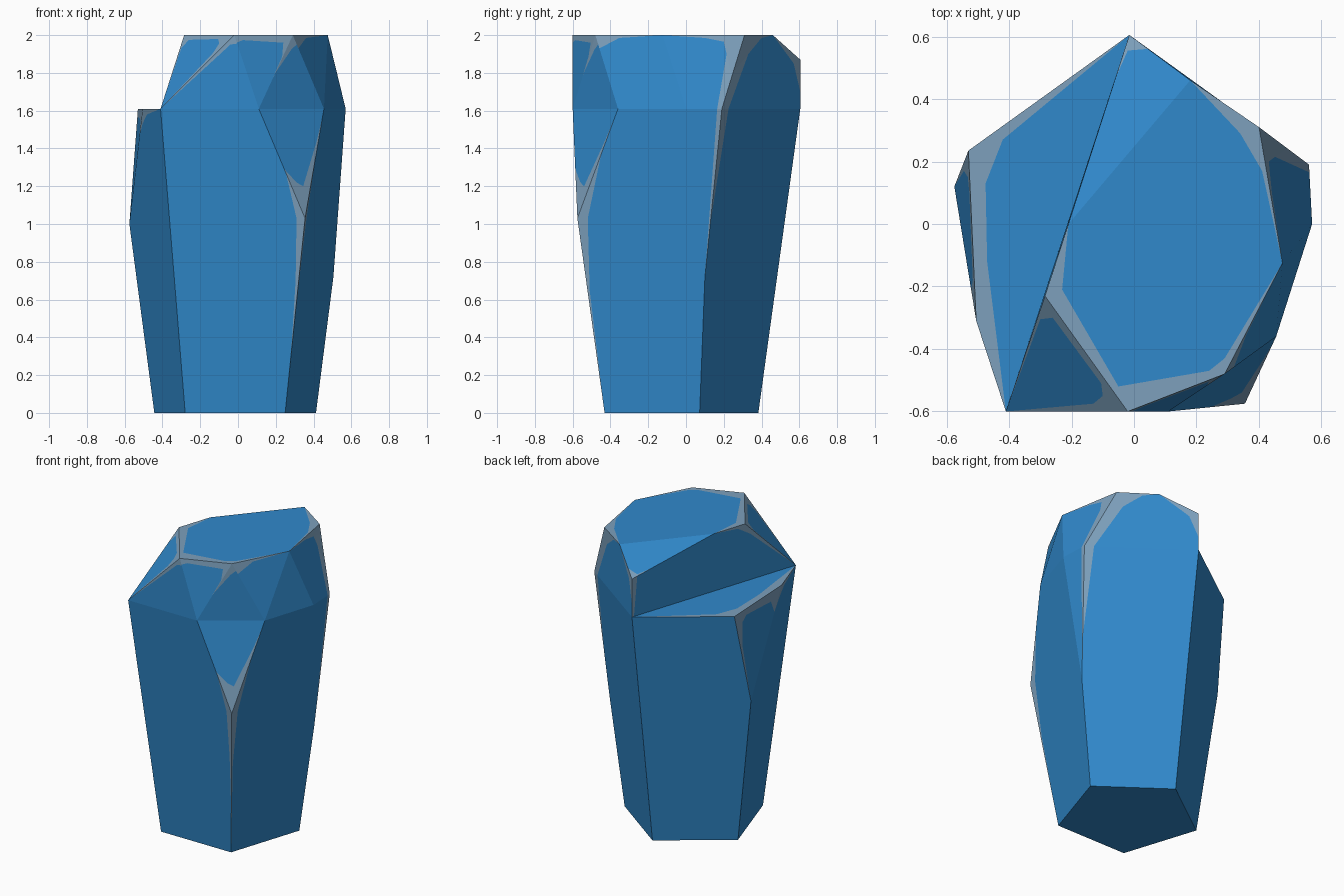
import bpy, bmesh, math
from mathutils import Vector

if "Cube" in bpy.data.objects:
    bpy.data.objects.remove(bpy.data.objects["Cube"])

MID = 1.61   # height where the flared shaft turns vertical
TOP = 2.0


def material(name, rgb):
    m = bpy.data.materials.new(name)
    m.diffuse_color = (*rgb, 1.0)
    m.use_nodes = True
    m.node_tree.nodes["Principled BSDF"].inputs["Base Color"].default_value = m.diffuse_color
    return m


blue = material("crystal blue", (0.030, 0.250, 0.600))
grey = material("worn edge grey", (0.205, 0.352, 0.503))

# Base: regular pentagon, point to the back, counter-clockwise
P = {}
for i, name in enumerate(["b_back", "b_left", "b_fl", "b_fr", "b_right"]):
    a = math.radians(90 + 72 * i)
    P[name] = (-0.015 + 0.45 * math.cos(a), -0.067 + 0.45 * math.sin(a), 0)

# Lower tips of the chipped corners
P["tip_l"] = (-0.575, 0.12, 1.0)
P["tip_f"] = (0.355, -0.575, 1.03)
P["tip_r"] = (0.505, 0.10, 0.72)

# Ring at mid height
ring = {"m_back": (-0.015, 0.605), "m_l1": (-0.53, 0.235), "m_l2": (-0.505, -0.31),
        "m_fl": (-0.41, -0.60), "m_f1": (0.11, -0.60), "m_f2": (0.455, -0.36),
        "m_r1": (0.57, 0.0), "m_r2": (0.56, 0.19)}
P.update({k: (*v, MID) for k, v in ring.items()})

# Top outline
top = {"t_l": (-0.285, -0.23), "t_f": (-0.02, -0.60), "t_fr": (0.29, -0.48),
       "t_r": (0.475, -0.125), "t_br": (0.40, 0.31), "t_b": (0.18, 0.46),
       "t_bl": (-0.21, 0.0)}
P.update({k: (*v, TOP) for k, v in top.items()})
P["t_peak"] = (-0.015, 0.605, 1.87)

FACES = {
    "bottom": "b_back b_left b_fl b_fr b_right",
    # shaft
    "front": "b_fl b_fr tip_f m_f1 m_fl",
    "right": "b_fr b_right tip_r m_r1 m_f2 tip_f",
    "back_right": "b_right b_back m_back m_r2 tip_r",
    "back_left": "b_back b_left tip_l m_l1 m_back",
    "left": "b_left b_fl m_fl m_l2 tip_l",
    # chipped corners
    "chip_front": "tip_f m_f2 m_f1",
    "chip_right": "tip_r m_r2 m_r1",
    "chip_left": "tip_l m_l2 m_l1",
    # crown
    "ledge": "m_back m_l1 m_l2 m_fl",
    "wall": "m_fl t_l t_bl t_peak m_back",
    "slope_fl": "m_fl t_f t_l",
    "crown_front": "m_fl m_f1 t_f",
    "crown_f1": "m_f1 t_fr t_f",
    "crown_f2": "m_f1 m_f2 t_fr",
    "crown_f3": "m_f2 t_r t_fr",
    "crown_r1": "m_f2 m_r1 t_r",
    "crown_r2": "m_r1 m_r2 t_br t_r",
    "crown_back": "m_r2 m_back t_peak t_b t_br",
    "slope_back": "t_bl t_b t_peak",
    "top": "t_l t_f t_fr t_r t_br t_b t_bl",
}

bm = bmesh.new()
part = bm.faces.layers.int.new("part")
V = {k: bm.verts.new(c) for k, c in P.items()}
ids = {}
for n, (name, corners) in enumerate(FACES.items()):
    f = bm.faces.new([V[c] for c in corners.split()])
    f[part] = ids[name] = n
bmesh.ops.recalc_face_normals(bm, faces=bm.faces[:])


def wear(name, view, outline):
    """Keep the convex outline (seen in a view) blue, turn the rest of the face grey."""
    a, b = ["xyz".index(c) for c in view]
    cx = sum(p[0] for p in outline) / len(outline)
    cy = sum(p[1] for p in outline) / len(outline)
    lines = []
    for p, q in zip(outline, outline[1:] + outline[:1]):
        n = Vector((q[1] - p[1], p[0] - q[0])).normalized()
        if n.x * (cx - p[0]) + n.y * (cy - p[1]) > 0:
            n = -n
        lines.append((p, n))
        co, no = Vector((0, 0, 0)), Vector((0, 0, 0))
        co[a], co[b], no[a], no[b] = p[0], p[1], n.x, n.y
        faces = [f for f in bm.faces if f[part] == ids[name]]
        edges = {e for f in faces for e in f.edges}
        verts = {v for f in faces for v in f.verts}
        bmesh.ops.bisect_plane(bm, geom=faces + list(edges) + list(verts),
                               dist=0.003, plane_co=co, plane_no=no)
    for f in bm.faces:
        if f[part] == ids[name]:
            c = f.calc_center_median()
            if any(n.x * (c[a] - p[0]) + n.y * (c[b] - p[1]) > 0.0025 for p, n in lines):
                f.material_index = 1


# Worn edges: top and ledge
wear("top", "xy", [(-0.21, 0), (-0.23, -0.21), (-0.05, -0.52), (0.24, -0.47), (0.29, -0.43),
                   (0.475, -0.125), (0.41, 0.17), (0.34, 0.29), (0.18, 0.46)])
wear("slope_back", "xy", [(-0.21, 0), (0.18, 0.46), (0.04, 0.56), (-0.02, 0.555),
                          (-0.0625, 0.46)])
wear("ledge", "xy", [(-0.41, -0.6), (-0.015, 0.605), (-0.42, 0.27), (-0.475, 0.13),
                     (-0.47, -0.12)])
wear("slope_fl", "xy", [(-0.41, -0.6), (-0.13, -0.575), (-0.10, -0.55), (-0.105, -0.51),
                        (-0.26, -0.30), (-0.30, -0.305)])

# Worn edges: front
wear("crown_front", "xz", [(-0.41, 1.61), (0.11, 1.61), (-0.005, 1.955), (-0.04, 1.95)])
wear("crown_f1", "xz", [(0.11, 1.61), (0.20, 1.81), (0.235, 1.90), (0.24, 1.96),
                        (0.03, 1.975), (-0.007, 1.96)])
wear("crown_f2", "xz", [(0.11, 1.61), (0.455, 1.61), (0.31, 1.95), (0.28, 1.92),
                        (0.215, 1.825)])
wear("crown_f3", "xz", [(0.455, 1.61), (0.475, 2), (0.36, 1.985), (0.32, 1.93)])
wear("chip_front", "xz", [(0.11, 1.61), (0.25, 1.285), (0.31, 1.22), (0.345, 1.20),
                          (0.375, 1.30), (0.43, 1.50), (0.455, 1.61)])
wear("front", "xz", [(-0.28, 0), (0.25, 0), (0.28, 0.30), (0.305, 0.70), (0.31, 1.03),
                     (0.25, 1.285), (0.11, 1.61), (-0.41, 1.61)])

# Worn edges: right and back
wear("right", "yz", [(-0.43, 0), (0.07, 0), (0.10, 0.72), (0, 1.61), (-0.36, 1.61),
                     (-0.45, 1.365), (-0.52, 1.03), (-0.51, 0.65)])
wear("chip_right", "yz", [(0.10, 0.72), (0.165, 1.61), (0, 1.61)])
wear("crown_r2", "yz", [(0, 1.61), (0.165, 1.61), (0.215, 1.90), (0.20, 1.965),
                        (0.10, 1.985), (-0.125, 2)])
wear("back_right", "yz", [(0.07, 0), (0.385, 0), (0.605, 1.61), (0.225, 1.61),
                          (0.16, 1.20), (0.10, 0.72)])
wear("crown_back", "yz", [(0.225, 1.61), (0.605, 1.61), (0.605, 1.70), (0.57, 1.85),
                          (0.46, 2), (0.40, 1.985), (0.33, 1.90)])

# Worn edges: left
wear("chip_left", "yz", [(0.12, 1.0), (0.17, 1.40), (0.15, 1.54), (0.10, 1.57),
                         (-0.18, 1.55), (-0.21, 1.47)])
wear("left", "yz", [(0.07, 0), (-0.43, 0), (-0.6, 1.61), (-0.37, 1.58), (-0.28, 1.53),
                    (-0.21, 1.47), (0.12, 1.0)])
wear("wall", "yz", [(-0.6, 1.61), (0.59, 1.61), (0.565, 1.88), (0, 2), (-0.18, 1.98),
                    (-0.27, 1.92)])

mesh = bpy.data.meshes.new("crystal_pillar")
bm.to_mesh(mesh)
bm.free()
mesh.materials.append(blue)
mesh.materials.append(grey)
bpy.context.collection.objects.link(bpy.data.objects.new("crystal_pillar", mesh))
